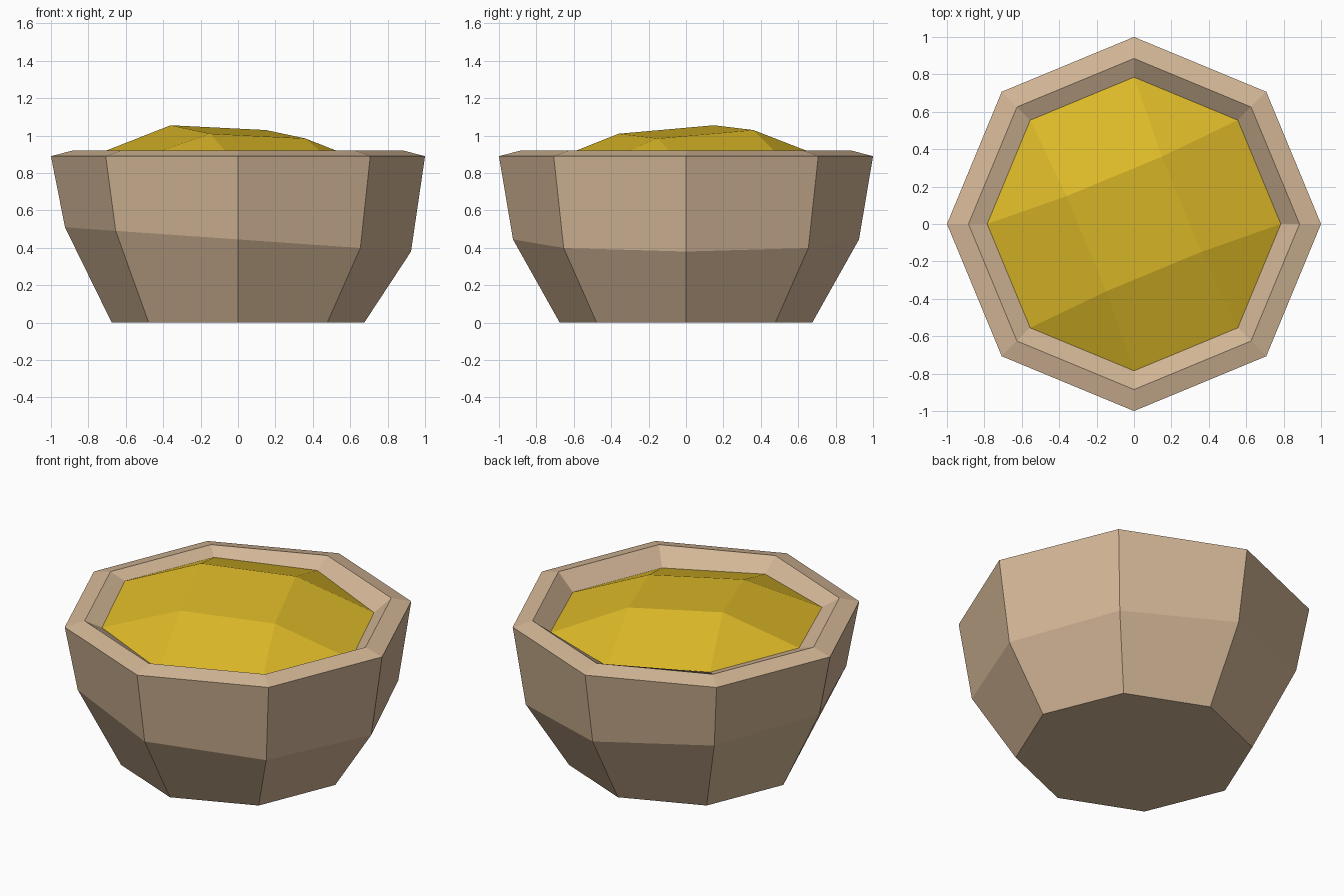
import bpy, bmesh, math

if "Cube" in bpy.data.objects:
    bpy.data.objects.remove(bpy.data.objects["Cube"])

SIDES = 8


def material(name, rgb):
    mat = bpy.data.materials.new(name)
    mat.diffuse_color = (*rgb, 1.0)
    mat.use_nodes = True
    mat.node_tree.nodes["Principled BSDF"].inputs["Base Color"].default_value = mat.diffuse_color
    return mat


def ring(bm, radius, z, tilt_x=0.0, tilt_y=0.0, sides=SIDES, turn=0.0):
    """Regular polygon of vertices whose height may tilt along x and y."""
    verts = []
    for i in range(sides):
        a = turn + 2 * math.pi * i / sides
        x, y = radius * math.cos(a), radius * math.sin(a)
        verts.append(bm.verts.new((x, y, z + tilt_x * x + tilt_y * y)))
    return verts


def bridge(bm, low, high):
    n = len(low)
    for i in range(n):
        j = (i + 1) % n
        bm.faces.new((low[i], low[j], high[j], high[i]))


def finish(bm, name, mat):
    mesh = bpy.data.meshes.new(name)
    bm.to_mesh(mesh)
    bm.free()
    mesh.materials.append(mat)
    obj = bpy.data.objects.new(name, mesh)
    bpy.context.collection.objects.link(obj)
    return obj


clay = material("tan clay", (0.66, 0.475, 0.31))
yellow = material("mustard yellow", (0.73, 0.49, 0.021))

# edge where the filling meets the inner wall: radius, height, tilts
FILL_EDGE = (0.785, 0.853, -0.045, 0.015)

# bowl: base, tilted waist, outer rim, inner rim, inner wall
bm = bmesh.new()
profile = [(0.675, 0.0), (0.925, 0.445, -0.07), (1.0, 0.89), (0.885, 0.92), FILL_EDGE]
rings = [ring(bm, *p) for p in profile]
bm.faces.new(list(reversed(rings[0])))
for low, high in zip(rings, rings[1:]):
    bridge(bm, low, high)
finish(bm, "bowl", clay)

# filling: octagonal edge rising to a tilted, turned square top
bm = bmesh.new()
edge = ring(bm, *FILL_EDGE)
top = ring(bm, 0.39, 1.02, -0.074, 0.058, sides=4, turn=math.radians(67.5))
bm.faces.new(top)
for k in range(4):
    a, b, c = (edge[(2 * k + s) % SIDES] for s in (1, 2, 3))
    bm.faces.new((a, b, top[k]))
    bm.faces.new((b, c, top[(k + 1) % 4], top[k]))
finish(bm, "filling", yellow)
